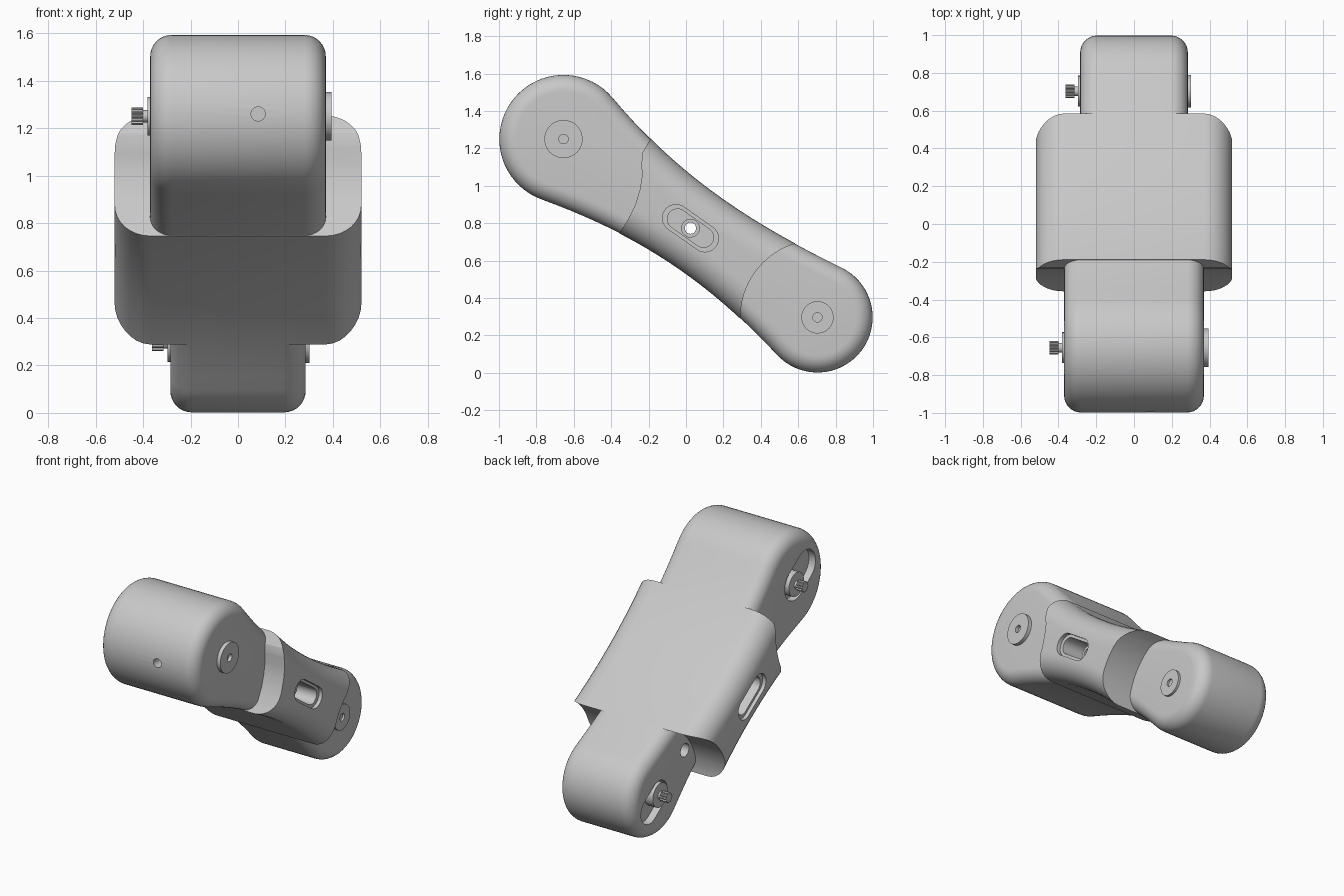
import bpy, bmesh, math
from mathutils import Vector

cube = bpy.data.objects.get("Cube")
if cube:
    bpy.data.objects.remove(cube, do_unlink=True)

grey = bpy.data.materials.new("satin_grey")
grey.use_nodes = True
grey.diffuse_color = (0.58, 0.58, 0.58, 1)
grey.node_tree.nodes["Principled BSDF"].inputs["Base Color"].default_value = (0.58, 0.58, 0.58, 1)

# Joint centres in the (y, z) plane
BIG, SMALL = Vector((-0.655, 1.25)), Vector((0.703, 0.297))
BIG_R, SMALL_R = 0.345, 0.297
MID = (BIG + SMALL) / 2
AXIS = (SMALL - BIG).normalized()
SIDE = Vector((-AXIS.y, AXIS.x))


def polar(angle):
    return Vector((math.cos(math.radians(angle)), math.sin(math.radians(angle))))


def arc(centre, radius, start, end, steps):
    return [centre + radius * polar(start + (end - start) * i / steps) for i in range(steps + 1)]


def bezier(p0, d0, p3, d3, handle, steps=20):
    p1, p2 = p0 + d0 * handle, p3 - d3 * handle
    out = []
    for i in range(1, steps):
        t = i / steps
        s = 1 - t
        out.append(p0 * s**3 + p1 * 3*s*s*t + p2 * 3*s*t*t + p3 * t**3)
    return out


def link_outline():
    """Two round ends joined by gently concave flanks, anticlockwise."""
    big = arc(BIG, BIG_R, 40, 250, 36)
    small = arc(SMALL, SMALL_R, -137, 64, 36)
    lower = bezier(big[-1], polar(340), small[0], polar(-47), 0.55)
    upper = bezier(small[-1], polar(154), big[0], polar(130), 0.55)
    return big + lower + small + upper


def capsule(centre, radius, half=0, axis=AXIS, steps=16):
    """Stadium profile; a plain circle when half is zero."""
    a = math.degrees(math.atan2(axis.y, axis.x))
    if half == 0:
        return arc(centre, radius, 0, 360, 2 * steps)[:-1]
    return (arc(centre + axis * half, radius, a - 90, a + 90, steps)
            + arc(centre - axis * half, radius, a + 90, a + 270, steps))


def inset(profile, d):
    n, out = len(profile), []
    for i, p in enumerate(profile):
        t = (profile[(i + 1) % n] - profile[i - 1]).normalized()
        out.append(p + Vector((-t.y, t.x)) * d)
    return out


def loft(name, rings):
    """Solid through (x, profile) rings."""
    bm = bmesh.new()
    loops = [[bm.verts.new((x, p.x, p.y)) for p in prof] for x, prof in rings]
    for a, b in zip(loops, loops[1:]):
        for i in range(len(a)):
            j = (i + 1) % len(a)
            bm.faces.new((a[i], a[j], b[j], b[i]))
    bm.faces.new(loops[0])
    bm.faces.new(loops[-1])
    bmesh.ops.recalc_face_normals(bm, faces=bm.faces)
    mesh = bpy.data.meshes.new(name)
    bm.to_mesh(mesh)
    bm.free()
    mesh.materials.append(grey)
    ob = bpy.data.objects.new(name, mesh)
    bpy.context.collection.objects.link(ob)
    return ob


def prism(name, profile, x0, x1):
    return loft(name, [(x0, profile), (x1, profile)])


def rounded_link(name, width, radius, shrink=0.0):
    outline, rings, n = link_outline(), [], 8
    steps = [math.pi / 2 * i / n for i in range(n + 1)]
    for sign, angles in ((-1, steps[::-1]), (1, steps)):
        for a in angles:
            x = sign * (width - radius + radius * math.sin(a))
            rings.append((x, inset(outline, shrink + radius * (1 - math.cos(a)))))
    return loft(name, rings)


def select(ob):
    bpy.ops.object.select_all(action='DESELECT')
    ob.select_set(True)
    bpy.context.view_layer.objects.active = ob


def cut(ob, *cutters):
    for c in cutters:
        mod = ob.modifiers.new("cut", 'BOOLEAN')
        mod.operation, mod.solver, mod.object = 'DIFFERENCE', 'EXACT', c
        select(ob)
        bpy.ops.object.modifier_apply(modifier=mod.name)
        bpy.data.objects.remove(c, do_unlink=True)


def smooth(ob):
    select(ob)
    bpy.ops.object.shade_smooth_by_angle(angle=math.radians(32))


def half_plane(origin, direction):
    s = SIDE * 2
    return prism("half_cutter", [origin - s, origin + s, origin + s + direction * 3,
                                 origin - s + direction * 3], -1, 1)


# Wide middle sleeve, scooped around both joints
sleeve = rounded_link("middle_sleeve", 0.52, 0.15)
scoop = [(-0.1, 1.4), (-0.19, 1.25), (-0.232, 1.18), (-0.238, 1.12), (-0.235, 1.05),
         (-0.247, 0.98), (-0.27, 0.9), (-0.31, 0.82), (-0.36, 0.74), (-0.5, 0.55),
         (-1.3, 0.55), (-1.3, 1.8), (-0.1, 1.8)]
cut(sleeve,
    prism("scoop_cutter", [Vector(p) for p in scoop], -1, 1),
    prism("scoop_cutter", capsule(SMALL, 0.412, steps=32), -1, 1))
# Side slots with a shallow lip, and the cross bore
for s in (-1, 1):
    cut(sleeve,
        prism("lip_cutter", capsule(MID, 0.072, 0.095), s * 0.495, s * 0.7),
        prism("slot_cutter", capsule(MID, 0.054, 0.085), s * 0.33, s * 0.71))
cut(sleeve, prism("bore_cutter", capsule(MID, 0.03), -0.8, 0.8))
smooth(sleeve)

# Hollow pin seen inside each slot
for s, label in ((-1, "right"), (1, "left")):
    pin = prism(label + "_slot_pin", capsule(MID, 0.05), s * 0.325, s * 0.4)
    cut(pin, prism("bore_cutter", capsule(MID, 0.03), -0.8, 0.8))
    smooth(pin)

# Narrower joint housings with cap, recess and drive shaft
for label, centre, radius, width, inward, cap_r, cap_t in (
        ("upper", BIG, BIG_R, 0.37, AXIS, 0.102, 0.025),
        ("lower", SMALL, SMALL_R, 0.285, -AXIS, 0.086, 0.016)):
    body = rounded_link(label + "_joint_housing", width, 0.09, 0.002)
    port = centre + inward * 0.345
    cut(body,
        half_plane(centre + inward * 0.66, inward),
        prism("recess_cutter", capsule(centre - inward * radius * 0.2, radius * 0.32,
                                       radius * 0.2), -width - 0.2, -width + 0.05),
        prism("port_cutter", capsule(port, 0.045), -width - 0.2, -width + 0.06))
    if label == "upper":
        # Small sight hole in the front
        bm = bmesh.new()
        bmesh.ops.create_cone(bm, cap_ends=True, segments=24, radius1=0.03, radius2=0.03, depth=0.3)
        mesh = bpy.data.meshes.new("sight_cutter")
        bm.to_mesh(mesh)
        bm.free()
        hole = bpy.data.objects.new("sight_cutter", mesh)
        hole.location, hole.rotation_euler = (0.085, -1.0, 1.26), (math.pi / 2, 0, 0)
        bpy.context.collection.objects.link(hole)
        bpy.context.view_layer.update()
        cut(body, hole)
    smooth(body)

    cap = prism(label + "_joint_cap", capsule(centre, cap_r, steps=24), width - 0.01, width + cap_t)
    cut(cap, prism("cap_hole_cutter", capsule(centre, 0.025), width + 0.002, width + 0.2))
    smooth(cap)

    for part, r, x0, x1 in (("flange", 0.082, 0.06, -0.012), ("neck", 0.026, 0, -0.035)):
        smooth(prism(label + "_shaft_" + part, capsule(centre, r), -width + x0, -width + x1))
    teeth = [centre + (0.036 if i % 4 < 2 else 0.029) * polar(i * 7.5) for i in range(48)]
    prism(label + "_splined_shaft", teeth, -width - 0.03, -width - 0.078)
